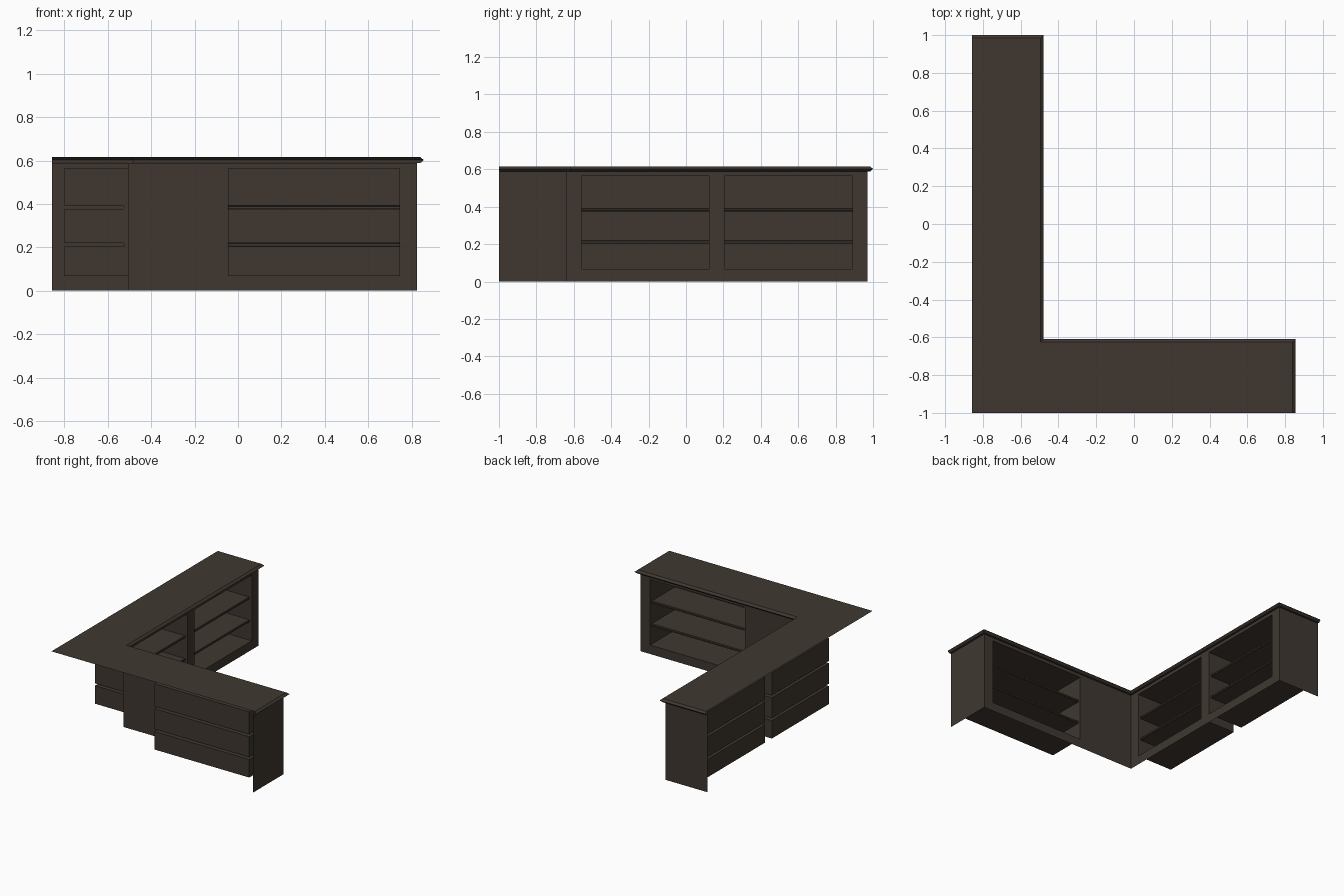
import bpy
import bmesh
from mathutils import Vector

if "Cube" in bpy.data.objects:
    bpy.data.objects.remove(bpy.data.objects["Cube"])

# Dark stained wood, the single finish
wood = bpy.data.materials.new("dark_brown_wood")
wood.use_nodes = True
wood.diffuse_color = (0.05, 0.039, 0.03, 1)
wood.node_tree.nodes["Principled BSDF"].inputs["Base Color"].default_value = wood.diffuse_color

# Main dimensions
WALL_X, WALL_Y = -0.858, -1.0       # open sides that stand against the room walls
FACE_X, FACE_Y = -0.508, -0.638     # inner cabinet faces
END_X, END_Y = 0.826, 0.97          # finished ends
BODY_TOP, TOP = 0.588, 0.616
OPEN_LOW, OPEN_HIGH = 0.067, 0.563
SHELVES = [(0.375, 0.393), (0.203, 0.221)]
DEPTH, SETBACK, CHAMFER = 0.295, 0.018, 0.004


def side_wing(u, d, z):
    return Vector((FACE_X - d, u, z))


def front_wing(u, d, z):
    return Vector((u, FACE_Y - d, z))


def build(name, faces, facing):
    """Make a sheet object from face corner lists, turned toward 'facing'."""
    bm = bmesh.new()
    for corners in faces:
        bm.faces.new([bm.verts.new(c) for c in corners])
    bmesh.ops.remove_doubles(bm, verts=bm.verts, dist=0.0005)
    bmesh.ops.recalc_face_normals(bm, faces=bm.faces)
    bm.normal_update()
    if sum(f.normal.dot(Vector(facing)) * f.calc_area() for f in bm.faces) < 0:
        bmesh.ops.reverse_faces(bm, faces=bm.faces)
    mesh = bpy.data.meshes.new(name)
    bm.to_mesh(mesh)
    bm.free()
    mesh.materials.append(wood)
    obj = bpy.data.objects.new(name, mesh)
    bpy.context.collection.objects.link(obj)
    return obj


def face_frame(name, place, start, end, openings, facing):
    """Flat cabinet face with rectangular openings left out."""
    us = sorted([start, end] + [u for pair in openings for u in pair])
    zs = [0, OPEN_LOW, OPEN_HIGH, BODY_TOP]
    faces = []
    for a, b in zip(us, us[1:]):
        for low, high in zip(zs, zs[1:]):
            if (a, b) in openings and low == OPEN_LOW:
                continue
            faces.append([place(a, 0, low), place(b, 0, low),
                          place(b, 0, high), place(a, 0, high)])
    build(name, faces, facing)


def shelf_recess(name, place, a, b, facing):
    """Recess whose lining folds around each shelf, closed by two sides."""
    profile = [(0, OPEN_HIGH), (DEPTH, OPEN_HIGH)]
    for low, high in SHELVES:
        profile += [(DEPTH, high), (SETBACK + CHAMFER, high), (SETBACK, high - CHAMFER),
                    (SETBACK, low + CHAMFER), (SETBACK + CHAMFER, low), (DEPTH, low)]
    profile += [(DEPTH, OPEN_LOW), (0, OPEN_LOW)]
    faces = [[place(u, d, z) for d, z in profile] for u in (a, b)]
    for p, q in zip(profile, profile[1:]):
        faces.append([place(a, *p), place(b, *p), place(b, *q), place(a, *q)])
    build(name, faces, facing)


# Cabinet faces and their shelf recesses
side_openings = [(-0.559, 0.123), (0.206, 0.89)]
front_openings = [(-0.046, 0.747)]
for label, place, start, end, openings, facing in (
        ("side", side_wing, FACE_Y, END_Y, side_openings, (1, 0, 0)),
        ("front", front_wing, FACE_X, END_X, front_openings, (0, 1, 0))):
    face_frame(label + "_cabinet_face", place, start, end, openings, facing)
    for i, (a, b) in enumerate(openings, 1):
        shelf_recess(f"{label}_shelf_recess_{i}", place, a, b, facing)

# Finished end panels
build("front_wing_end_panel", [[(END_X, WALL_Y, 0), (END_X, FACE_Y, 0),
      (END_X, FACE_Y, BODY_TOP), (END_X, WALL_Y, BODY_TOP)]], (1, 0, 0))
build("side_wing_end_panel", [[(WALL_X, END_Y, 0), (FACE_X, END_Y, 0),
      (FACE_X, END_Y, BODY_TOP), (WALL_X, END_Y, BODY_TOP)]], (0, 1, 0))


# L-shaped worktop with a pointed edge moulding along the free sides
def edge_path(out, z):
    return [(WALL_X, END_Y + out, z), (FACE_X + out, END_Y + out, z),
            (FACE_X + out, FACE_Y + out, z), (END_X + out, FACE_Y + out, z),
            (END_X + out, WALL_Y, z)]


rows = [edge_path(out, z) for out, z in
        ((0, BODY_TOP), (0.014, BODY_TOP), (0.03, 0.602), (0.014, TOP))]
worktop = [rows[-1] + [(WALL_X, WALL_Y, TOP)]]
for lower, upper in zip(rows, rows[1:]):
    for i in range(len(lower) - 1):
        worktop.append([lower[i], lower[i + 1], upper[i + 1], upper[i]])
build("worktop", worktop, (0, 0, 1))
